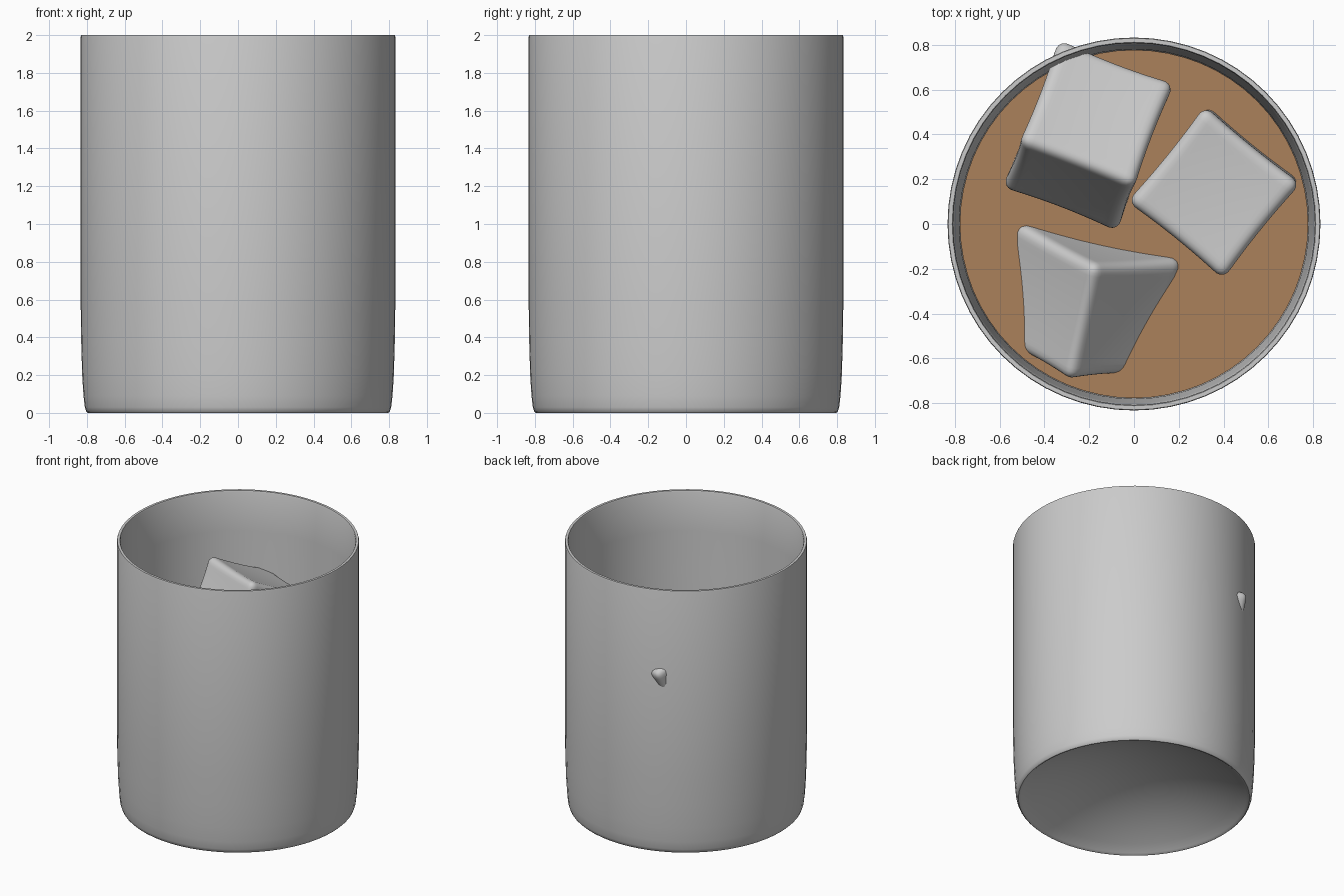
import bpy, bmesh, math
from mathutils import Matrix, Vector

if "Cube" in bpy.data.objects:
    bpy.data.objects.remove(bpy.data.objects["Cube"])


def finish(bm, name, angle):
    bmesh.ops.recalc_face_normals(bm, faces=bm.faces)
    me = bpy.data.meshes.new(name)
    bm.to_mesh(me)
    bm.free()
    ob = bpy.data.objects.new(name, me)
    bpy.context.collection.objects.link(ob)
    bpy.ops.object.select_all(action='DESELECT')
    bpy.context.view_layer.objects.active = ob
    ob.select_set(True)
    bpy.ops.object.shade_smooth_by_angle(angle=math.radians(angle))
    return ob


def lathe(name, profile, steps=64, angle=40):
    """Spin a closed-at-axis (radius, z) profile around z."""
    bm = bmesh.new()
    vs = [bm.verts.new((r, 0, z)) for r, z in profile]
    es = [bm.edges.new(p) for p in zip(vs, vs[1:])]
    bmesh.ops.spin(bm, geom=vs + es, axis=(0, 0, 1), cent=(0, 0, 0),
                   angle=math.tau, steps=steps, use_duplicate=False)
    bmesh.ops.remove_doubles(bm, verts=bm.verts, dist=1e-5)
    return finish(bm, name, angle)


def ice_cube(name, matrix, half=0.28, rnd=0.18, pinch=0.07):
    """Rounded cube whose edges and faces sag inward like melting ice."""
    bm = bmesh.new()
    bmesh.ops.create_cube(bm, size=2)
    bmesh.ops.subdivide_edges(bm, edges=bm.edges[:], cuts=27, use_grid_fill=True)
    for v in bm.verts:
        q = Vector([max(-1 + rnd, min(1 - rnd, c)) for c in v.co])
        p = q + (v.co - q).normalized() * rnd
        x, y, z = (1 - c * c for c in p)
        v.co = Vector((p.x * (1 - pinch * (y + z) / 2),
                       p.y * (1 - pinch * (x + z) / 2),
                       p.z * (1 - pinch * (x + y) / 2))) * half
    ob = finish(bm, name, 60)
    ob.matrix_world = matrix
    return ob


# glass: hollow underside, rounded foot, straight wall, thin lip, thick base
dome = [(0.775 * i / 12, 0.01 + 0.22 * (1 - (i / 12) ** 2)) for i in range(13)]
outside = [(0.785, 0.002), (0.795, 0.0), (0.804, 0.008), (0.811, 0.03), (0.818, 0.09),
           (0.825, 0.2), (0.83, 0.37), (0.833, 0.58), (0.833, 1.99), (0.83, 2.0)]
inside = [(0.812, 2.0), (0.808, 1.99), (0.8, 1.7), (0.791, 1.4), (0.781, 1.1),
          (0.775, 0.8), (0.766, 0.55), (0.745, 0.43), (0.69, 0.36), (0.55, 0.33), (0, 0.32)]
lathe("glass", dome + outside + inside)

# drink
drink = lathe("drink", [(0, 0.325), (0.55, 0.335), (0.687, 0.365), (0.741, 0.435),
                        (0.762, 0.55), (0.771, 0.8), (0.778, 1.1), (0, 1.1)])
mat = bpy.data.materials.new("amber_drink")
mat.diffuse_color = (0.41, 0.22, 0.105, 1)
mat.use_nodes = True
mat.node_tree.nodes["Principled BSDF"].inputs["Base Color"].default_value = mat.diffuse_color
drink.data.materials.append(mat)

# ice: one tilted against the back wall, one lying flat, one standing on a corner
ice_cube("ice_cube_back", Matrix.Translation((-0.205, 0.395, 1.25))
         @ Matrix.Rotation(math.radians(-21), 4, 'Z')
         @ Matrix.Rotation(math.radians(-25), 4, 'X'))
ice_cube("ice_cube_right", Matrix.Translation((0.365, 0.15, 1.1))
         @ Matrix.Rotation(math.radians(-39), 4, 'Z')
         @ Matrix.Rotation(math.radians(3), 4, 'X'))
a = Vector((-0.33, 0.18, -0.345)).normalized()
c = Vector((-0.1, -0.48, -0.14))
b = c.cross(a).normalized()
c = a.cross(b)
ice_cube("ice_cube_front", Matrix.Translation((-0.21, -0.335, 1.02))
         @ Matrix((a, b, c)).transposed().to_4x4())
